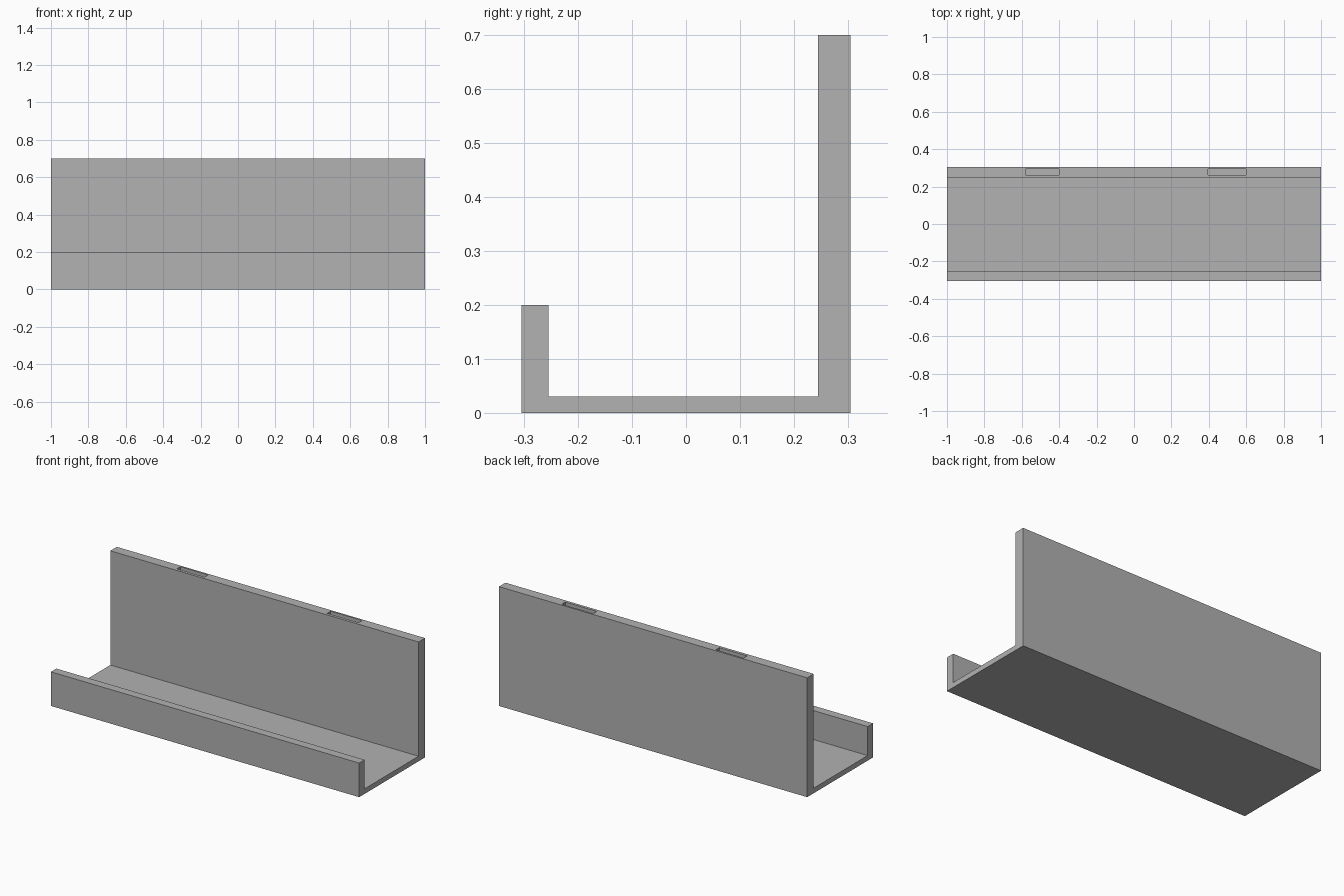
import bpy
import bmesh

cube = bpy.data.objects.get("Cube")
if cube:
    bpy.data.objects.remove(cube, do_unlink=True)

# Single flat grey
grey = bpy.data.materials.new("plain_grey")
grey.use_nodes = True
colour = (0.445, 0.445, 0.445, 1)
grey.diffuse_color = colour
grey.node_tree.nodes["Principled BSDF"].inputs["Base Color"].default_value = colour


def add_mesh(name, bm):
    bmesh.ops.recalc_face_normals(bm, faces=bm.faces)
    mesh = bpy.data.meshes.new(name)
    bm.to_mesh(mesh)
    bm.free()
    mesh.materials.append(grey)
    obj = bpy.data.objects.new(name, mesh)
    bpy.context.scene.collection.objects.link(obj)
    return obj


def extrude_along_x(name, profile, x0, x1):
    bm = bmesh.new()
    face = bm.faces.new([bm.verts.new((x0, y, z)) for y, z in profile])
    grown = bmesh.ops.extrude_face_region(bm, geom=[face])["geom"]
    verts = [g for g in grown if isinstance(g, bmesh.types.BMVert)]
    bmesh.ops.translate(bm, verts=verts, vec=(x1 - x0, 0, 0))
    return add_mesh(name, bm)


# Tray section: low front lip, thin floor, tall back wall
half_depth, lip_top, floor_top, wall_top = 0.305, 0.2, 0.03, 0.7
lip_inner, wall_inner = -0.255, 0.245
tray = extrude_along_x("ledge_tray", [
    (-half_depth, 0), (half_depth, 0), (half_depth, wall_top),
    (wall_inner, wall_top), (wall_inner, floor_top),
    (lip_inner, floor_top), (lip_inner, lip_top), (-half_depth, lip_top),
], -1, 1)

# Two narrow slots sunk into the top of the back wall
slot_front, slot_back, slot_floor = 0.262, 0.294, 0.6
for side, x0, x1 in (("right", -0.58, -0.40), ("left", 0.395, 0.60)):
    cutter = extrude_along_x(side + "_slot_cutter", [
        (slot_front, slot_floor), (slot_back, slot_floor),
        (slot_back, wall_top + 0.1), (slot_front, wall_top + 0.1),
    ], x0, x1)
    cutter.hide_render = True
    cutter.hide_viewport = True
    cut = tray.modifiers.new(side + "_slot", 'BOOLEAN')
    cut.operation = 'DIFFERENCE'
    cut.solver = 'EXACT'
    cut.object = cutter
